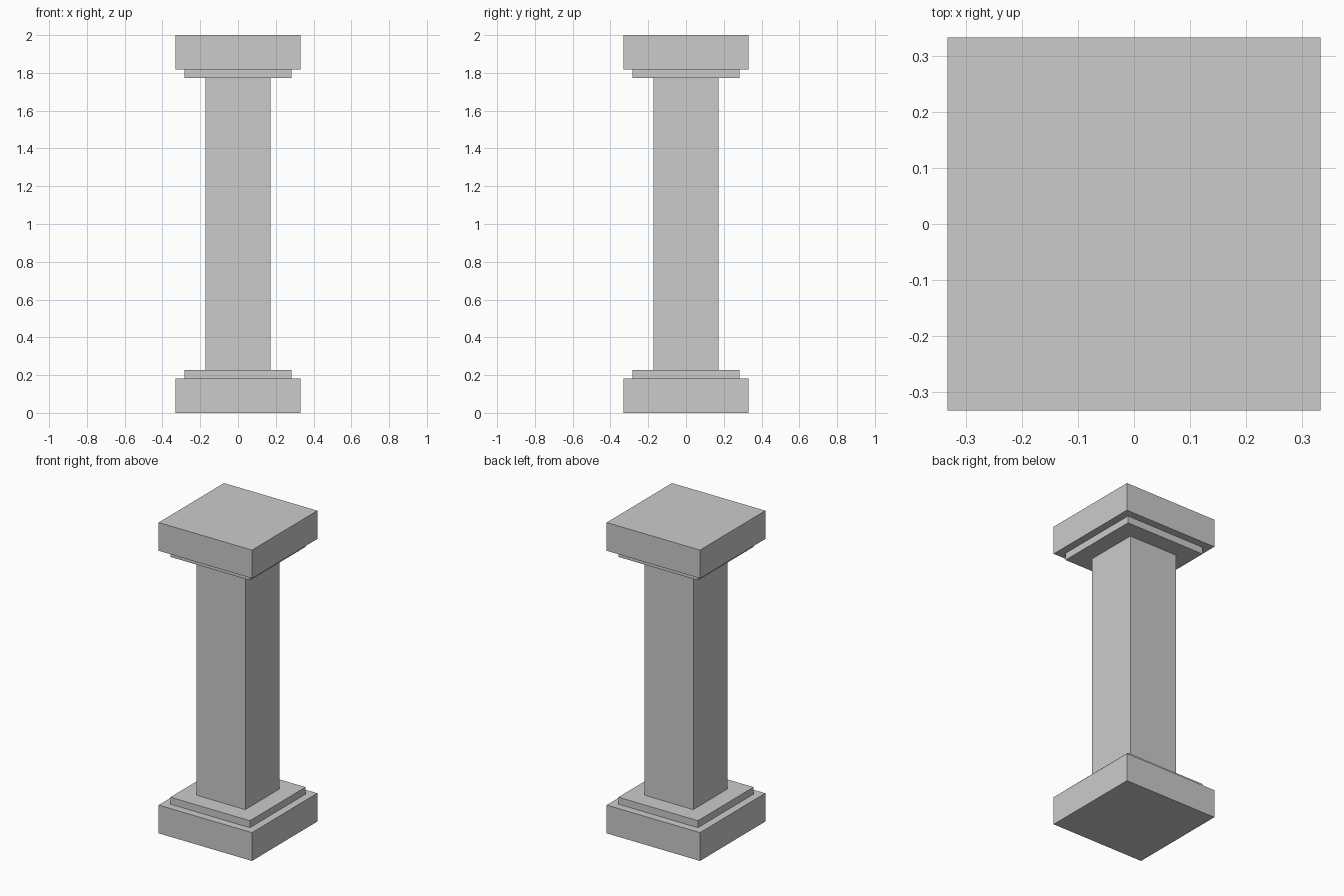
import bpy

if "Cube" in bpy.data.objects:
    bpy.data.objects.remove(bpy.data.objects["Cube"])


def box(name, half, z0, z1):
    """Square block of the given half width between two heights."""
    bpy.ops.mesh.primitive_cube_add(size=1, location=(0, 0, (z0 + z1) / 2))
    ob = bpy.context.object
    ob.name = name
    ob.scale = (2 * half, 2 * half, z1 - z0)
    bpy.ops.object.transform_apply(location=False, rotation=False, scale=True)
    return ob


HEIGHT = 2.0
SLAB_HALF, SLAB_H = 0.332, 0.182     # outer slab
STEP_HALF, STEP_H = 0.283, 0.045     # thin step next to the shaft
SHAFT_HALF = 0.173
INNER = SLAB_H + STEP_H

# Base
box("base_slab", SLAB_HALF, 0, SLAB_H)
box("base_step", STEP_HALF, SLAB_H, INNER)

# Square shaft
box("shaft", SHAFT_HALF, INNER, HEIGHT - INNER)

# Capital, mirroring the base
box("capital_step", STEP_HALF, HEIGHT - INNER, HEIGHT - SLAB_H)
box("capital_slab", SLAB_HALF, HEIGHT - SLAB_H, HEIGHT)
